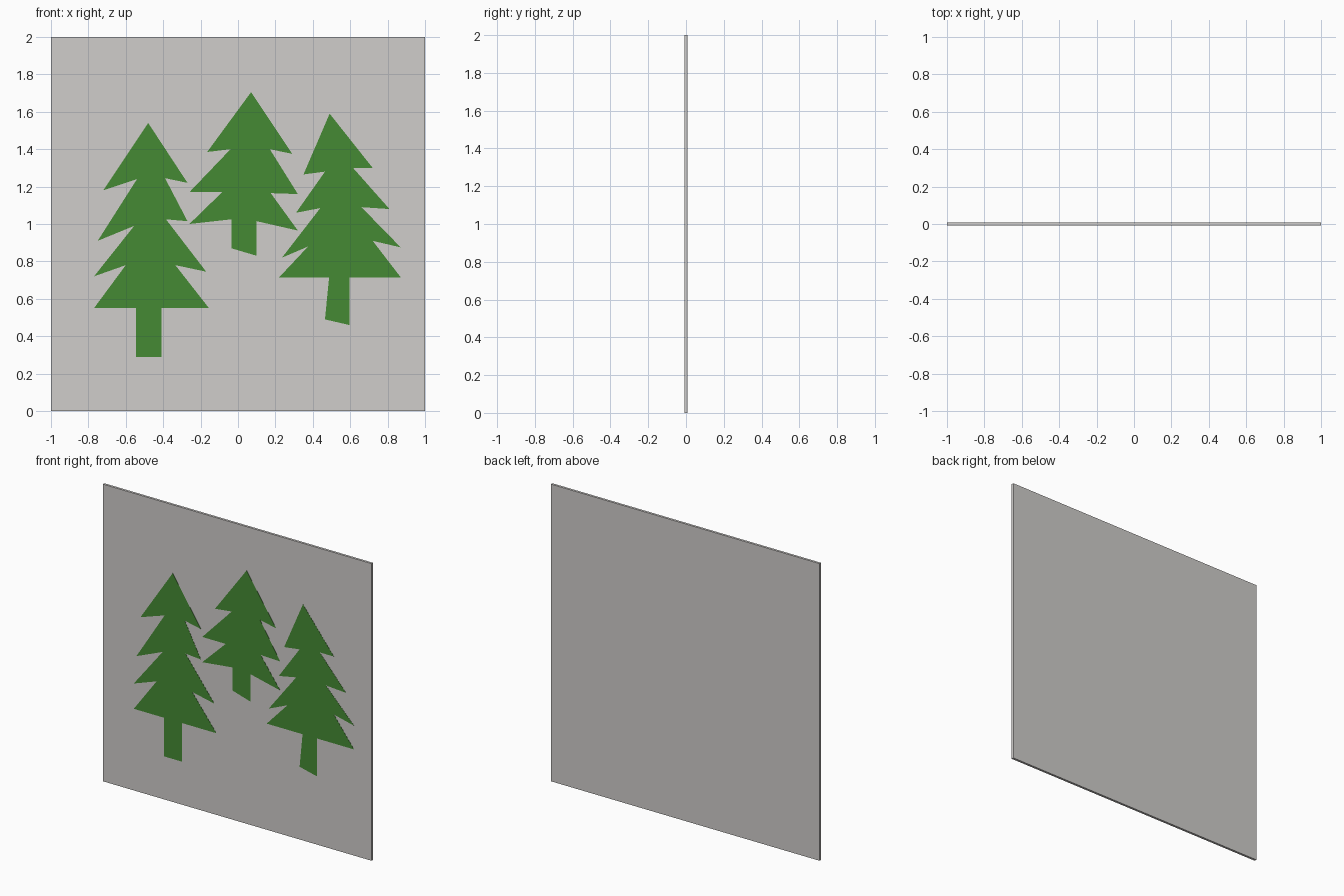
import bpy, bmesh

if "Cube" in bpy.data.objects:
    bpy.data.objects.remove(bpy.data.objects["Cube"])


def material(name, rgb):
    m = bpy.data.materials.new(name)
    m.diffuse_color = (*rgb, 1.0)
    m.use_nodes = True
    m.node_tree.nodes["Principled BSDF"].inputs["Base Color"].default_value = m.diffuse_color
    return m


def slab(name, outline, y_back, y_front, mat):
    """Extrude an x/z outline from y_back to y_front."""
    bm = bmesh.new()
    face = bm.faces.new([bm.verts.new((x, y_back, z)) for x, z in outline])
    ext = bmesh.ops.extrude_face_region(bm, geom=[face], use_keep_orig=True)
    verts = [g for g in ext["geom"] if isinstance(g, bmesh.types.BMVert)]
    bmesh.ops.translate(bm, verts=verts, vec=(0, y_front - y_back, 0))
    bmesh.ops.recalc_face_normals(bm, faces=bm.faces[:])
    me = bpy.data.meshes.new(name)
    bm.to_mesh(me)
    bm.free()
    me.materials.append(mat)
    ob = bpy.data.objects.new(name, me)
    bpy.context.collection.objects.link(ob)
    return ob


grey = material("warm grey", (0.63, 0.615, 0.60))
green = material("pine green", (0.060, 0.255, 0.034))

HALF = 0.008      # half thickness of the panel
PLATE = 0.0012    # thickness of the painted trees

# Square panel
slab("panel", [(-1, 0), (1, 0), (1, 2), (-1, 2)], HALF, -HALF, grey)

# Tree silhouettes, clockwise from the tip
trees = {
    "left_tree": [
        (-.48, 1.54), (-.27, 1.22), (-.39, 1.245), (-.27, 1.015), (-.385, 1.025),
        (-.17, .745), (-.335, .78), (-.155, .55), (-.41, .55), (-.41, .29),
        (-.545, .29), (-.545, .55), (-.77, .55), (-.60, .78), (-.77, .72),
        (-.555, .99), (-.75, .91), (-.54, 1.24), (-.72, 1.18)],
    "middle_tree": [
        (.07, 1.705), (.29, 1.375), (.17, 1.40), (.32, 1.16), (.175, 1.165),
        (.32, .965), (.10, 1.015), (.10, .83), (-.035, .87), (-.035, 1.025),
        (-.26, 1.0), (-.085, 1.17), (-.26, 1.17), (-.04, 1.40), (-.165, 1.385)],
    "right_tree": [
        (.49, 1.59), (.72, 1.30), (.615, 1.30), (.81, 1.08), (.66, 1.09),
        (.87, .875), (.72, .91), (.87, .715), (.595, .715), (.595, .46),
        (.465, .49), (.487, .715), (.22, .715), (.375, .88), (.235, .82),
        (.44, 1.085), (.31, 1.06), (.465, 1.28), (.35, 1.265)],
}
for name, outline in trees.items():
    slab(name, outline, -HALF, -HALF - PLATE, green)
